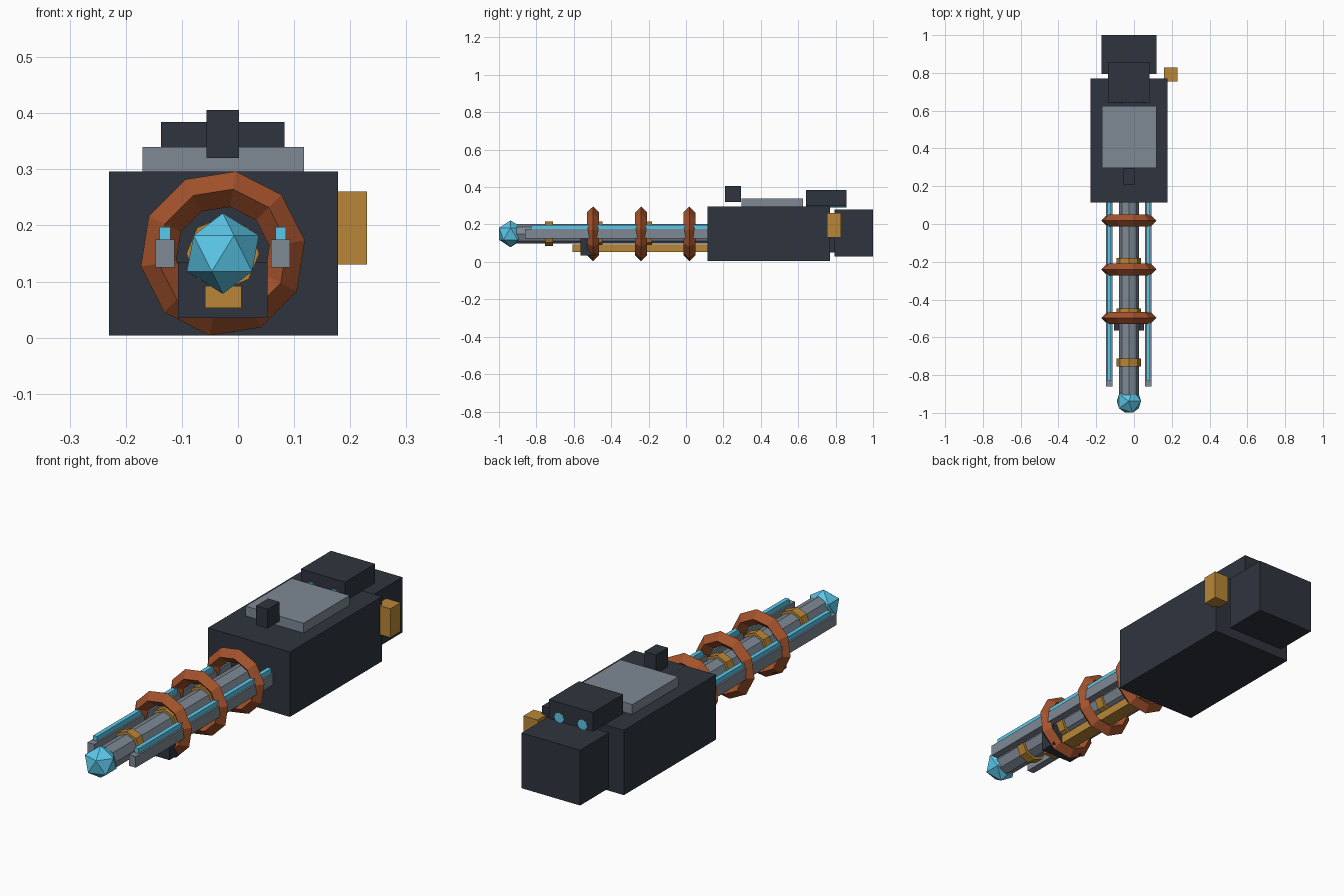
import bpy
from math import pi, radians

if "Cube" in bpy.data.objects:
    bpy.data.objects.remove(bpy.data.objects["Cube"])

CX, CZ = -0.027, 0.15   # barrel axis


def mat(name, rgb):
    m = bpy.data.materials.new(name)
    m.diffuse_color = (*rgb, 1)
    m.use_nodes = True
    m.node_tree.nodes["Principled BSDF"].inputs["Base Color"].default_value = m.diffuse_color
    return m


DARK = mat("dark_metal", (0.028, 0.034, 0.048))
GREY = mat("grey_metal", (0.21, 0.25, 0.30))
CYAN = mat("cyan_glow", (0.105, 0.58, 0.82))
GOLD = mat("gold", (0.48, 0.24, 0.037))
COPPER = mat("copper", (0.37, 0.085, 0.025))


def finish(name, m):
    o = bpy.context.object
    o.name = name
    o.data.materials.append(m)
    return o


def box(name, m, x, y, z):
    """Box from (min, max) pairs on each axis."""
    bpy.ops.mesh.primitive_cube_add(size=1, location=[sum(p) / 2 for p in (x, y, z)])
    bpy.context.object.scale = [p[1] - p[0] for p in (x, y, z)]
    bpy.ops.object.transform_apply(location=False, rotation=False, scale=True)
    return finish(name, m)


def rod(name, m, r, y, sides=8, x=CX, z=CZ):
    """Faceted cylinder along y."""
    bpy.ops.mesh.primitive_cylinder_add(vertices=sides, radius=r, depth=y[1] - y[0],
                                        location=(x, sum(y) / 2, z), rotation=(pi / 2, 0, 0))
    return finish(name, m)


# Housing, rear block and top fittings
box("housing", DARK, (-0.23, 0.178), (0.115, 0.77), (0.004, 0.296))
box("rear_neck", DARK, (-0.13, 0.076), (0.75, 0.81), (0.05, 0.26))
box("rear_block", DARK, (-0.173, 0.118), (0.795, 1.0), (0.03, 0.279))
box("top_plate", GREY, (-0.17, 0.118), (0.297, 0.625), (0.29, 0.34))
box("front_sight", DARK, (-0.056, 0.002), (0.208, 0.294), (0.32, 0.406))
box("rear_scope", DARK, (-0.137, 0.083), (0.642, 0.857), (0.298, 0.384))
box("side_cell", GOLD, (0.158, 0.23), (0.755, 0.828), (0.13, 0.26))

# Scope lenses pass through the scope
for side in (-1, 1):
    rod("scope_lens", CYAN, 0.024, (0.641, 0.858), x=CX + side * 0.058, z=0.315)

# Barrel, bands and crystal tip
rod("barrel", GREY, 0.053, (-0.905, 0.13))
for y in (-0.733, -0.468, -0.202):
    rod("barrel_band", GOLD, 0.065, (y - 0.021, y + 0.021))
bpy.ops.mesh.primitive_ico_sphere_add(subdivisions=1, radius=0.072, location=(CX, -0.938, CZ))
finish("crystal_tip", CYAN)

# Coil rings around the barrel
for y in (-0.497, -0.24, 0.018):
    bpy.ops.mesh.primitive_torus_add(major_segments=10, minor_segments=4, major_radius=0.116,
                                     minor_radius=0.032, location=(CX, y, CZ),
                                     rotation=(pi / 2, radians(-9), 0))
    finish("coil_ring", COPPER)

# Side rails with glowing strips
for side in (-1, 1):
    x = CX + side * 0.103
    box("side_rail", GREY, (x - 0.017, x + 0.017), (-0.86, 0.13), (0.125, 0.175))
    box("rail_strip", CYAN, (x - 0.0095, x + 0.0095), (-0.83, 0.12), (0.17, 0.197))

# Lower conduit and its clamp
box("lower_conduit", GOLD, (-0.059, 0.006), (-0.608, 0.13), (0.053, 0.092))
box("conduit_clamp", DARK, (-0.107, 0.053), (-0.563, -0.485), (0.035, 0.135))
